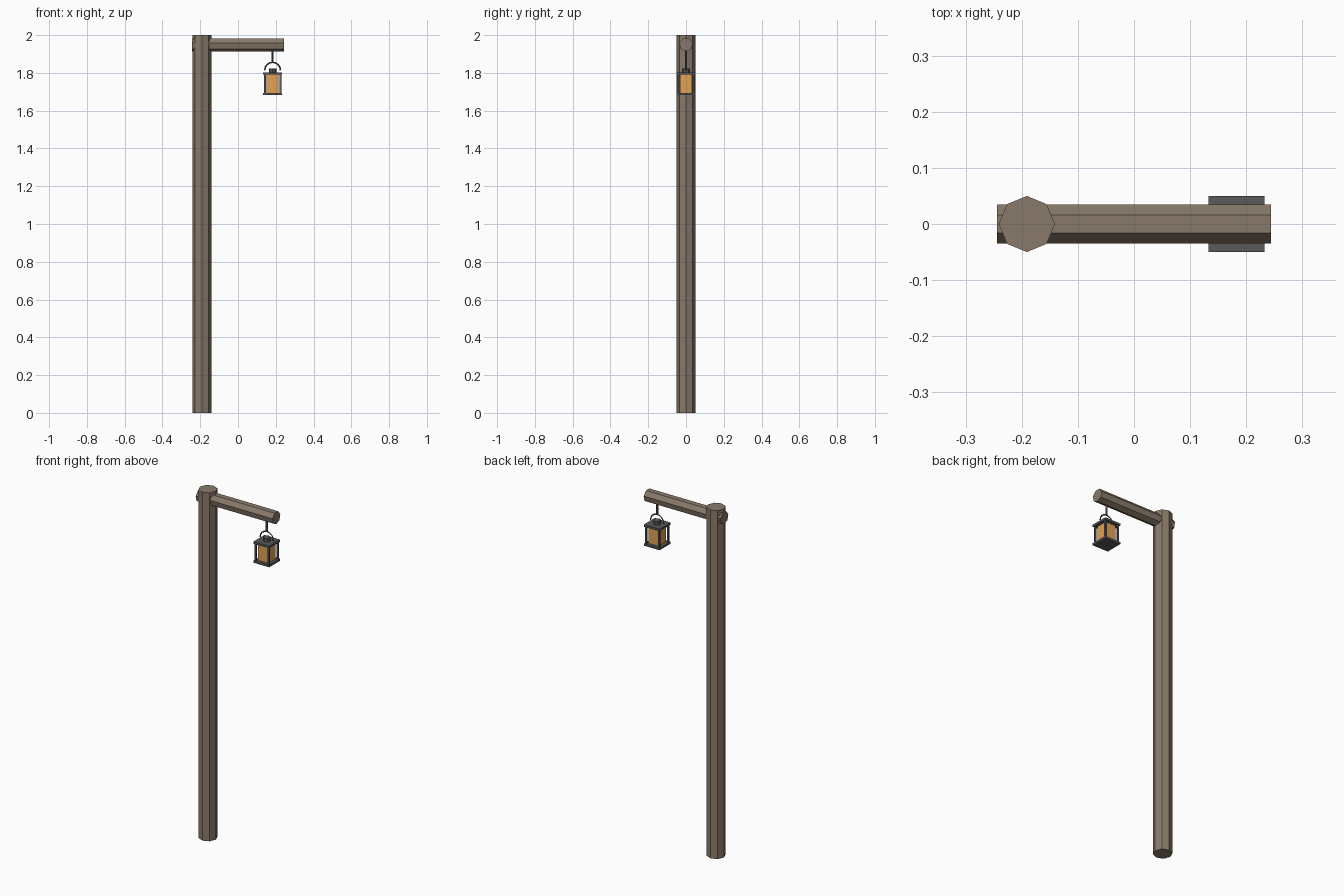
import bpy
from math import pi, sin, cos

if "Cube" in bpy.data.objects:
    bpy.data.objects.remove(bpy.data.objects["Cube"])


def material(name, rgb):
    m = bpy.data.materials.new(name)
    m.diffuse_color = (*rgb, 1)
    m.use_nodes = True
    m.node_tree.nodes["Principled BSDF"].inputs["Base Color"].default_value = m.diffuse_color
    return m


WOOD = material("wood", (0.25, 0.195, 0.145))
IRON = material("iron", (0.10, 0.10, 0.10))
GLOW = material("amber_glass", (0.75, 0.36, 0.09))
LX = 0.183  # lantern axis


def finish(name, mat):
    ob = bpy.context.object
    ob.name = name
    ob.data.materials.append(mat)
    return ob


def box(name, loc, size, mat):
    bpy.ops.mesh.primitive_cube_add(size=1, location=loc)
    bpy.context.object.scale = size
    return finish(name, mat)


def rod(name, sides, radius, loc, length, mat, rot=(0, 0, 0)):
    bpy.ops.mesh.primitive_cylinder_add(vertices=sides, radius=radius, depth=length,
                                        location=loc, rotation=rot)
    return finish(name, mat)


# Octagonal post and seven-sided arm with one corner pointing down
rod("post", 8, 0.05, (-0.191, 0, 1.0), 2.0, WOOD)
# local +y corner is turned to -z, local z becomes the x direction
arm = rod("arm", 7, 0.036, (0, 0, 1.95), 0.488, WOOD)
arm.rotation_mode = 'XYZ'
arm.rotation_euler = (-pi / 2, 0, -pi / 2)

# Lantern body: plates, glass, corner bars and cap
box("lantern_base", (LX, 0, 1.688), (0.1, 0.1, 0.012), IRON)
box("lantern_roof", (LX, 0, 1.797), (0.1, 0.1, 0.012), IRON)
box("lantern_glass", (LX, 0, 1.7425), (0.064, 0.064, 0.1), GLOW)
for i, (sx, sy) in enumerate([(-1, -1), (1, -1), (1, 1), (-1, 1)]):
    box(f"corner_bar_{i + 1}", (LX + sx * 0.041, sy * 0.041, 1.7425), (0.01, 0.01, 0.1), IRON)
rod("lantern_cap", 8, 0.02, (LX, 0, 1.812), 0.024, IRON)

# Half-round handle and the hanger above it
curve = bpy.data.curves.new("handle", 'CURVE')
curve.dimensions = '3D'
curve.bevel_depth = 0.004
curve.bevel_resolution = 0
curve.use_fill_caps = True
spline = curve.splines.new('POLY')
spline.points.add(8)
for i, p in enumerate(spline.points):
    a = pi * i / 8
    p.co = (LX + 0.042 * cos(a), 0, 1.814 + 0.042 * sin(a), 1)
handle = bpy.data.objects.new("handle", curve)
bpy.context.collection.objects.link(handle)
curve.materials.append(IRON)
rod("hanger", 6, 0.006, (LX, 0, 1.888), 0.064, IRON)
